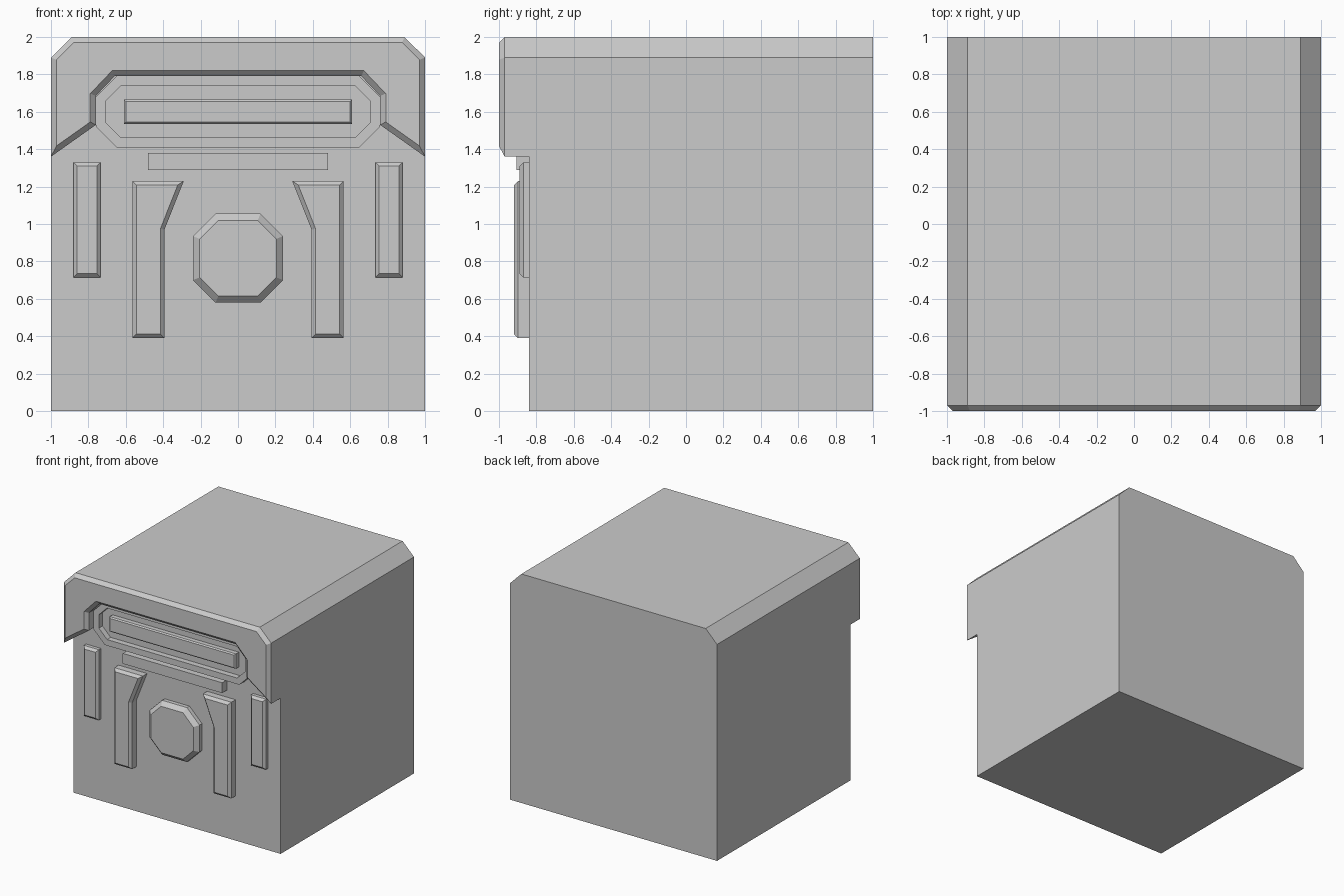
import bpy, bmesh
from mathutils import Vector

if "Cube" in bpy.data.objects:
    bpy.data.objects.remove(bpy.data.objects["Cube"])

FACE = -0.84  # y of the main front face


def inset(pts, d):
    """Mitred inward offset of a counter-clockwise (x, z) outline."""
    out = []
    for i, p in enumerate(pts):
        p = Vector(p)
        e1 = (p - Vector(pts[i - 1])).normalized()
        e2 = (Vector(pts[(i + 1) % len(pts)]) - p).normalized()
        n1, n2 = Vector((-e1.y, e1.x)), Vector((-e2.y, e2.x))
        out.append(p + (n1 + n2) * d / (1 + n1.dot(n2)))
    return out


def prism(name, pts, front, back=FACE, bevel=0.0, depth=None, hole=None, cap_back=False):
    """Extrude an (x, z) outline along y, with a chamfered or recessed front."""
    depth = bevel if depth is None else depth
    area = sum(pts[i - 1][0] * p[1] - p[0] * pts[i - 1][1] for i, p in enumerate(pts))
    if area < 0:
        pts = pts[::-1]
    loops = [(pts, back), (pts, front + depth)]
    if bevel:
        loops.append((inset(pts, bevel), front))
    if hole:
        inner = inset(pts, hole[0])
        loops += [(inner, front), (inner, hole[1])]
    bm = bmesh.new()
    rings = [[bm.verts.new((p[0], y, p[1])) for p in loop] for loop, y in loops]
    n = len(pts)
    for a, b in zip(rings, rings[1:]):
        for i in range(n):
            j = (i + 1) % n
            bm.faces.new((a[i], a[j], b[j], b[i]))
    bm.faces.new(rings[-1])
    if cap_back:
        bm.faces.new(rings[0][::-1])
    mesh = bpy.data.meshes.new(name)
    bm.to_mesh(mesh)
    bm.free()
    obj = bpy.data.objects.new(name, mesh)
    bpy.context.collection.objects.link(obj)
    return obj


def octagon(x, z0, z1, c):
    return [(-x, z0 + c), (-x + c, z0), (x - c, z0), (x, z0 + c),
            (x, z1 - c), (x - c, z1), (-x + c, z1), (-x, z1 - c)]


def rect(x0, x1, z0, z1):
    return [(x0, z0), (x1, z0), (x1, z1), (x0, z1)]


def mirror_x(obj):
    obj.modifiers.new("mirror", 'MIRROR')


def symmetric(half):
    return half + [(-x, z) for x, z in reversed(half)]


# main block with chamfered upper side edges
prism("body", symmetric([(1, 0), (1, 1.89), (0.89, 2)]), FACE, 1, cap_back=True)

# overhanging hood with arched opening
prism("hood", symmetric([(0.66, 1.79), (0.76, 1.685), (0.76, 1.53), (1, 1.36),
                         (1, 1.89), (0.89, 2)]), -1, bevel=0.03)

# visor frame, bar and lip
prism("visor_frame", octagon(0.76, 1.41, 1.79, 0.11), -0.91, hole=(0.053, -0.86))
prism("visor_bar", rect(-0.61, 0.61, 1.535, 1.665), -0.91, bevel=0.01)
prism("visor_lip", rect(-0.48, 0.48, 1.29, 1.38), -0.905)

# raised panels on the face
prism("centre_octagon", octagon(0.24, 0.58, 1.055, 0.12), -0.91, bevel=0.035)
mirror_x(prism("side_panel", rect(0.735, 0.88, 0.715, 1.33), -0.89, bevel=0.02))
mirror_x(prism("bracket", [(0.565, 0.39), (0.565, 1.23), (0.29, 1.23),
                           (0.393, 0.97), (0.393, 0.39)], -0.92, bevel=0.022))
